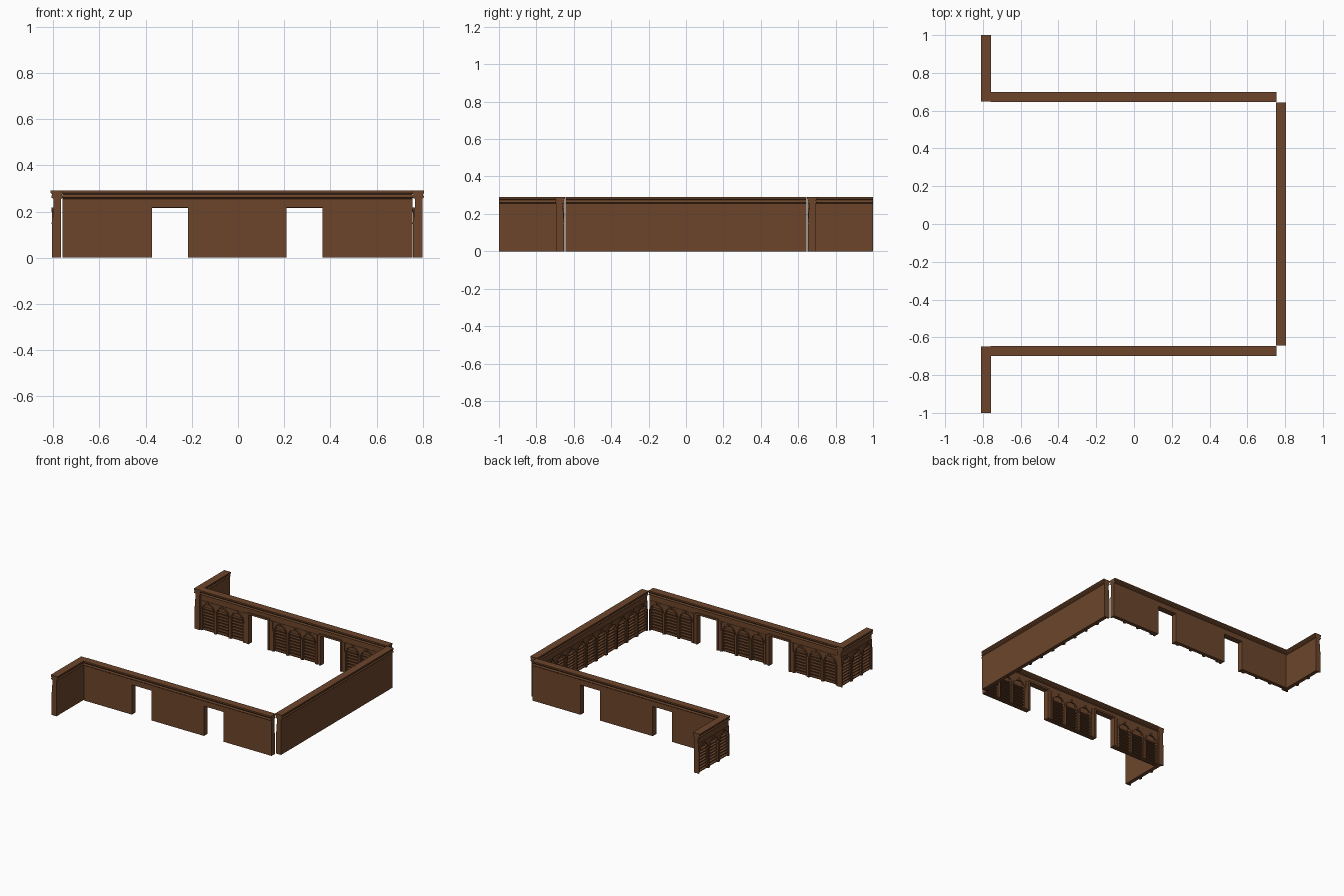
import bpy, bmesh
from math import pi, cos, sin
from mathutils import Matrix

if "Cube" in bpy.data.objects:
    bpy.data.objects.remove(bpy.data.objects["Cube"])

wood = bpy.data.materials.new("brown_wood")
wood.diffuse_color = (0.15, 0.06, 0.024, 1)
wood.use_nodes = True
wood.node_tree.nodes["Principled BSDF"].inputs["Base Color"].default_value = wood.diffuse_color

BAY = 0.117          # width of one arched bookcase bay
DOOR = 0.231         # width of a doorway module
TOP = 0.217          # underside of the frieze
SPRING, R = 0.152, 0.047


def box(bm, x0, x1, y0, y1, z0, z1):
    m = Matrix.Translation(((x0 + x1) / 2, (y0 + y1) / 2, (z0 + z1) / 2)) @ Matrix.Diagonal((x1 - x0, y1 - y0, z1 - z0, 1))
    bmesh.ops.create_cube(bm, size=1, matrix=m)


def prism(bm, pts, offset):
    """Extrude a closed outline of 3D points along offset."""
    f = bm.faces.new([bm.verts.new(p) for p in pts])
    g = bmesh.ops.extrude_face_region(bm, geom=[f], use_keep_orig=True)
    verts = [v for v in g["geom"] if isinstance(v, bmesh.types.BMVert)]
    bmesh.ops.translate(bm, verts=verts, vec=offset)


def finish(bm, name):
    bmesh.ops.recalc_face_normals(bm, faces=bm.faces)
    me = bpy.data.meshes.new(name)
    bm.to_mesh(me)
    bm.free()
    me.materials.append(wood)
    return me


def arc(r, n=14):
    return [(r * cos(pi * i / n), SPRING + r * sin(pi * i / n)) for i in range(n + 1)]


def make_bay():
    bm = bmesh.new()
    w = BAY / 2
    box(bm, -w, w, 0, 0.012, 0, TOP)                       # back panel
    for s in (-1, 1):
        x0, x1 = sorted((s * R, s * w))
        box(bm, x0, x1, 0.012, 0.031, 0, TOP)              # side cheeks
        x0, x1 = sorted((s * (R + 0.004), s * w))
        box(bm, x0, x1, 0.036, 0.040, 0, SPRING)           # pilaster
        x0, x1 = sorted((s * (R + 0.001), s * w))
        box(bm, x0, x1, 0.036, 0.042, SPRING - 0.006, SPRING)  # capital
    for i in range(8):                                     # shelves
        z = 0.004 + i * 0.0215
        half = R if z < SPRING else R * 0.95
        box(bm, -half, half, 0.012, 0.032, z, z + 0.006)
    # arched face frame
    outline = [(-R, 0), (-w, 0), (-w, TOP), (w, TOP), (w, 0), (R, 0)] + arc(R)
    prism(bm, [(x, 0.031, z) for x, z in outline], (0, 0.005, 0))
    # raised arch moulding and keystone
    ring = arc(R) + arc(R + 0.009)[::-1]
    prism(bm, [(x, 0.036, z) for x, z in ring], (0, 0.005, 0))
    key = [(-0.004, 0.197), (0.004, 0.197), (0.006, TOP), (-0.006, TOP)]
    prism(bm, [(x, 0.036, z) for x, z in key], (0, 0.007, 0))
    return finish(bm, "arched_bay")


def make_door():
    bm = bmesh.new()
    w, o = DOOR / 2, 0.078
    for s in (-1, 1):
        x0, x1 = sorted((s * o, s * w))
        box(bm, x0, x1, 0, 0.036, 0, TOP)                  # jamb
        x0, x1 = sorted((s * o, s * (o + 0.012)))
        box(bm, x0, x1, 0.036, 0.042, 0, TOP)              # inner trim
        x0, x1 = sorted((s * (w - 0.008), s * w))
        box(bm, x0, x1, 0.036, 0.040, 0, TOP)              # outer trim
    box(bm, -o - 0.012, o + 0.012, 0.030, 0.042, TOP - 0.001, TOP + 0.012)  # head trim
    return finish(bm, "doorway_frame")


def make_cornice(length):
    bm = bmesh.new()
    prof = [(0, TOP), (.033, TOP), (.033, .255), (.043, .260), (.043, .267), (.039, .273),
            (.046, .281), (.046, .291), (-.008, .291), (-.008, .281), (-.002, .273),
            (-.006, .267), (-.006, .260), (0, .255)]
    prism(bm, [(-length / 2, y, z) for y, z in prof], (length, 0, 0))
    return finish(bm, "cornice")


bay_mesh, door_mesh = make_bay(), make_door()


def wall(name, pos, angle, modules):
    """Row of modules ('b' = bay, 'd' = doorway) topped by a cornice."""
    base = Matrix.Translation((*pos, 0)) @ Matrix.Rotation(angle, 4, 'Z')
    total = sum(BAY if m == 'b' else DOOR for m in modules)

    def put(part, mesh, x):
        ob = bpy.data.objects.new(f"{name}_{part}", mesh)
        ob.matrix_world = base @ Matrix.Translation((x, 0, 0))
        bpy.context.collection.objects.link(ob)

    x = -total / 2
    for m in modules:
        size = BAY if m == 'b' else DOOR
        put("bay" if m == 'b' else "doorway", bay_mesh if m == 'b' else door_mesh, x + size / 2)
        x += size
    put("cornice", make_cornice(total), 0)


# end wall, two long walls with doorways, two short wings
wall("end_wall", (0.798, 0), pi / 2, "b" * 11)
wall("front_wall", (-0.0025, -0.692), 0, "bbbdbbbdbbb")
wall("back_wall", (-0.0025, 0.692), pi, "bbbdbbbdbbb")
wall("front_wing", (-0.765, -0.8245), pi / 2, "bbb")
wall("back_wing", (-0.765, 0.8245), pi / 2, "bbb")
